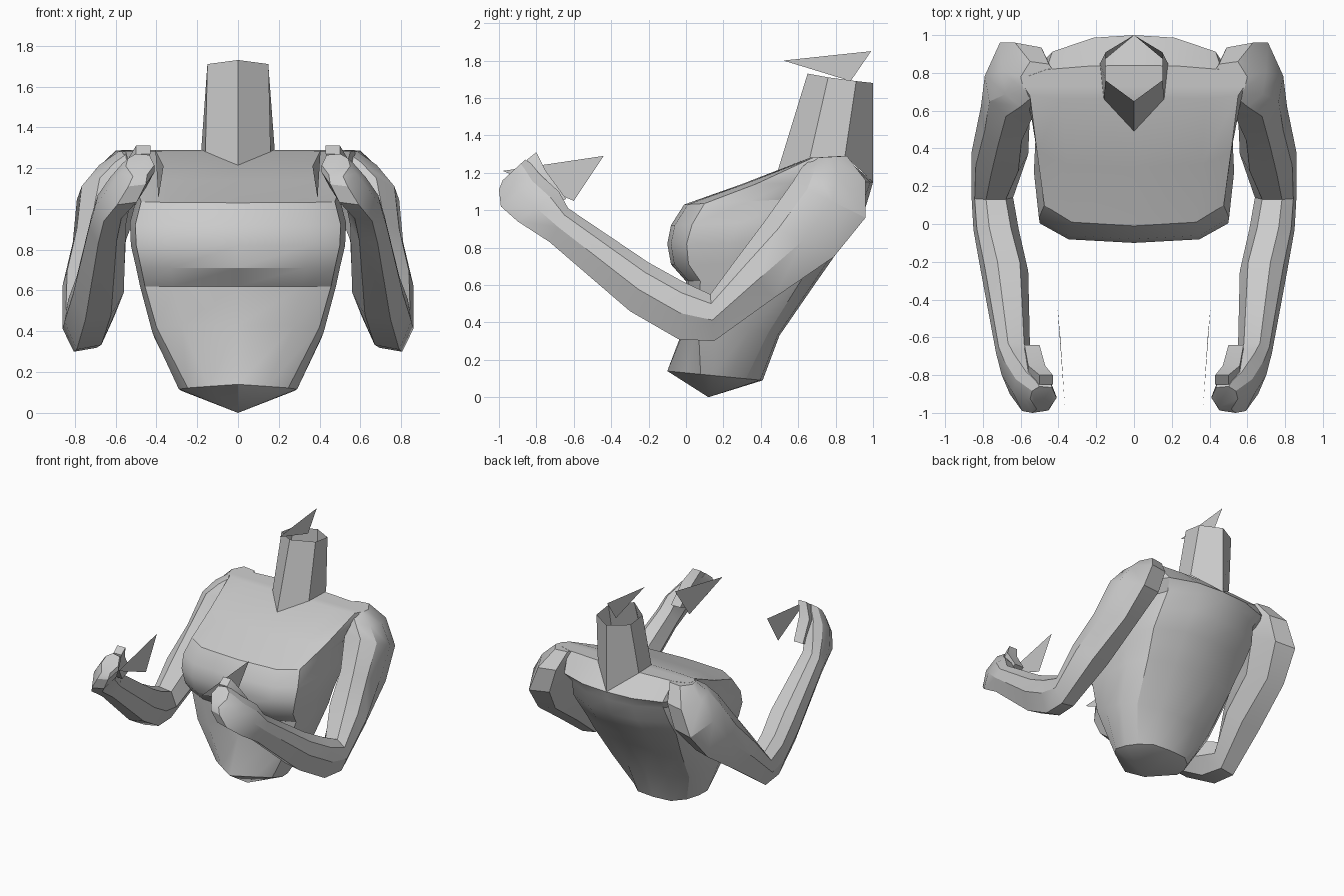
import bpy, bmesh, math

if "Cube" in bpy.data.objects:
    bpy.data.objects.remove(bpy.data.objects["Cube"])

grey = bpy.data.materials.new("light grey")
grey.diffuse_color = (0.6, 0.6, 0.6, 1)
grey.use_nodes = True
grey.node_tree.nodes["Principled BSDF"].inputs["Base Color"].default_value = grey.diffuse_color


def finish(name, bm, angle=30, mirror=False, closed=True):
    """Turn a bmesh into a named, shaded object, optionally mirrored in x."""
    if closed:
        bmesh.ops.recalc_face_normals(bm, faces=bm.faces[:])
    mesh = bpy.data.meshes.new(name)
    bm.to_mesh(mesh)
    bm.free()
    mesh.materials.append(grey)
    ob = bpy.data.objects.new(name, mesh)
    bpy.context.collection.objects.link(ob)
    bpy.ops.object.select_all(action='DESELECT')
    ob.select_set(True)
    bpy.context.view_layer.objects.active = ob
    bpy.ops.object.shade_smooth_by_angle(angle=math.radians(angle))
    if mirror:
        mod = ob.modifiers.new("Mirror", 'MIRROR')
        mod.use_mirror_merge = False
    return ob


def ring(row, profile):
    """Section through points A and B in the side plane, x_min to x_max wide."""
    ya, za, yb, zb, x0, x1 = row
    return [((x0 + x1) / 2 + u * (x1 - x0) / 2,
             (ya + yb) / 2 + v * (yb - ya) / 2,
             (za + zb) / 2 + v * (zb - za) / 2) for u, v in profile]


def loft(rings, start_tip=None, caps=True):
    bm = bmesh.new()
    vs = [[bm.verts.new(p) for p in r] for r in rings]
    n = len(vs[0])
    for a, b in zip(vs, vs[1:]):
        for i in range(n):
            j = (i + 1) % n
            bm.faces.new((a[i], a[j], b[j], b[i]))
    if start_tip:
        tip = bm.verts.new(start_tip)
        for i in range(n):
            bm.faces.new((vs[0][(i + 1) % n], vs[0][i], tip))
    elif caps:
        bm.faces.new(vs[0][::-1])
    if caps:
        bm.faces.new(vs[-1])
    return bm


def both_sides(half):
    return half + [(-u, v) for u, v in half[-2:0:-1]]


# Torso: pelvis, waist, chest and shoulder yoke
chest = both_sides([(0, -1), (.66, -.96), (.95, -.78), (1, -.3),
                    (.97, .35), (.8, .75), (.4, .96), (0, 1)])
pelvis = both_sides([(0, -1), (.5, -.6), (.85, -.3), (1, -.05),
                     (.95, .3), (.8, .65), (.5, .95), (0, 1)])
torso_rows = [
    (-.10, .14, .41, .09, .29),
    (.01, .43, .50, .33, .42),
    (.00, .62, .70, .62, .48),
    (-.08, .71, .77, .72, .50),
    (-.10, .82, .84, .82, .525),
    (-.08, .92, .94, .95, .53),
    (-.01, 1.03, .98, 1.08, .50),
    (.30, 1.14, 1.00, 1.15, .54),
    (.66, 1.28, .84, 1.29, .58),
]
sections = [ring((ya, za, yb, zb, -w, w), pelvis if i == 0 else chest)
            for i, (ya, za, yb, zb, w) in enumerate(torso_rows)]
finish("torso", loft(sections, start_tip=(0, .12, 0)))

# Arms: shoulder, upper arm, elbow, forearm and fist in one loft
limb = [(-1, .0), (-.65, -.9), (.3, -1), (.85, -.6), (1, .1), (.5, 1), (-.5, .85)]
arm_rows = [
    (.68, 1.28, .86, 1.29, .40, .60),
    (.62, 1.23, .96, 1.16, .42, .70),
    (.57, 1.15, .96, .96, .47, .79),
    (.42, .94, .79, .75, .55, .81),
    (.27, .74, .47, .53, .56, .86),
    (.13, .55, .15, .30, .64, .86),
    (-.02, .62, -.04, .31, .61, .85),
    (-.20, .72, -.30, .46, .56, .81),
    (-.63, 1.01, -.73, .83, .55, .73),
    (-.68, 1.10, -.90, .94, .53, .70),
    (-.78, 1.19, -.99, 1.02, .45, .64),
    (-.83, 1.25, -1.0, 1.11, .41, .58),
    (-.86, 1.27, -.98, 1.16, .41, .55),
]
finish("arm", loft([ring(r, limb) for r in arm_rows]), mirror=True)

# Thumbs laid over the fists
box = [(-1, -1), (1, -1), (1, 1), (-1, 1)]
thumb_rows = [
    (-.64, 1.06, -.74, 1.02, .50, .58),
    (-.75, 1.21, -.84, 1.16, .47, .56),
    (-.80, 1.31, -.85, 1.27, .43, .50),
]
finish("thumb", loft([ring(r, box) for r in thumb_rows]), mirror=True)

# Neck: open six-sided tube
neck_base = [(0, .49, 1.21), (.16, .66, 1.27), (.18, .85, 1.29),
             (0, 1.0, 1.15), (-.18, .85, 1.29), (-.16, .66, 1.27)]
neck_top = [(0, .65, 1.73), (.15, .76, 1.71), (.15, .91, 1.69),
            (0, 1.0, 1.68), (-.15, .91, 1.69), (-.15, .76, 1.71)]
finish("neck", loft([neck_base, neck_top], caps=False))


# Loose triangular marker plates above the neck and beside each fist
def plate(name, points, mirror=False):
    bm = bmesh.new()
    bm.faces.new([bm.verts.new(p) for p in points])
    finish(name, bm, mirror=mirror, closed=False)


plate("neck_marker", [(0, .52, 1.80), (0, .88, 1.69), (0, .99, 1.85)])
plate("hand_marker", [(.365, -.98, 1.21), (.39, -.60, 1.05), (.405, -.44, 1.29)], True)
